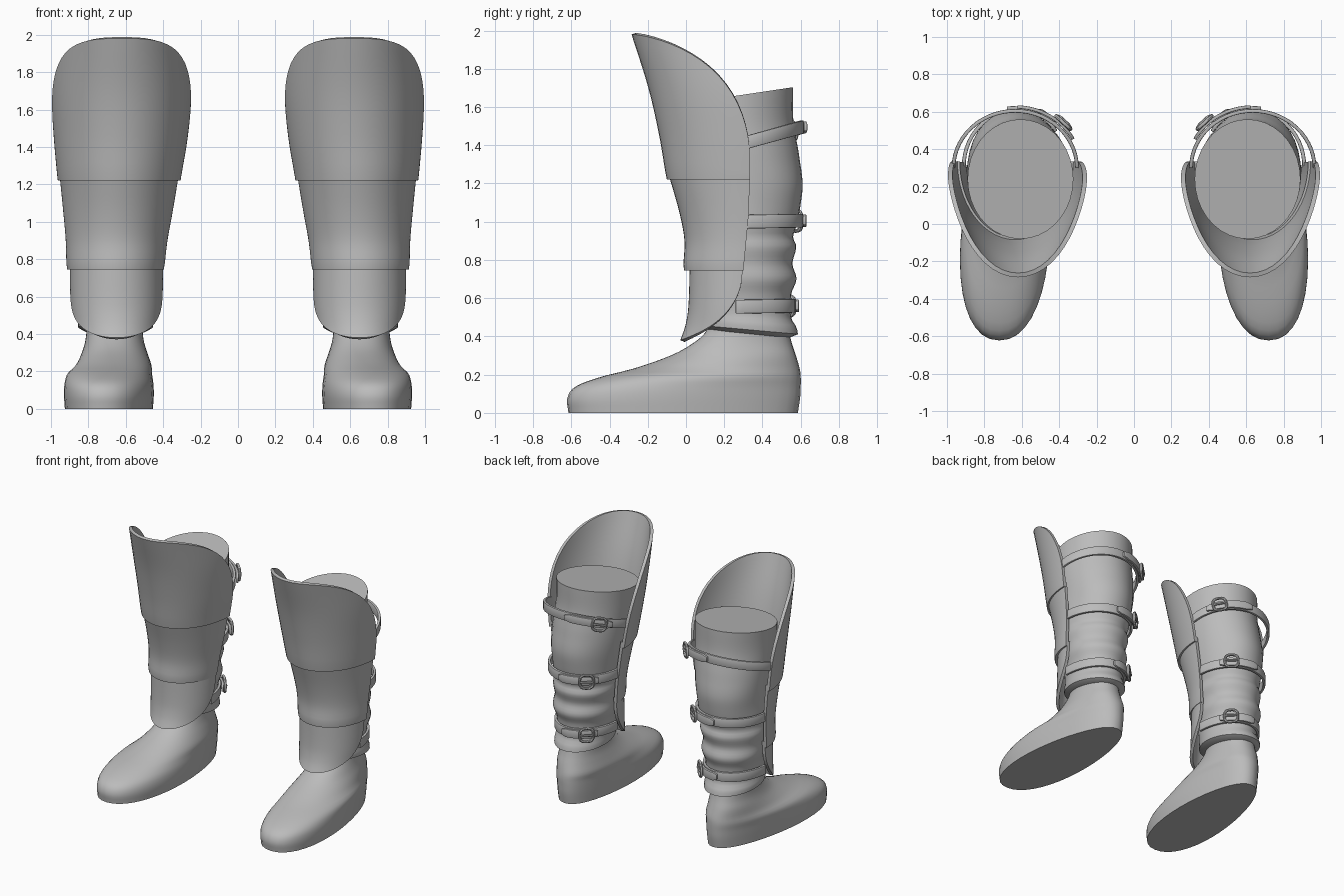
import bpy, bmesh
from math import sin, cos, pi, copysign
from mathutils import Vector

cube = bpy.data.objects.get("Cube")
if cube:
    bpy.data.objects.remove(cube)

grey = bpy.data.materials.new("plain_grey")
grey.use_nodes = True
grey.diffuse_color = (0.5, 0.5, 0.5, 1)
grey.node_tree.nodes["Principled BSDF"].inputs["Base Color"].default_value = (0.5, 0.5, 0.5, 1)
parts = []


def sample(rows, z):
    """Smoothly interpolate rows whose first entry is height."""
    z = min(max(z, rows[0][0]), rows[-1][0])
    i = 0
    while i < len(rows) - 2 and z > rows[i + 1][0]:
        i += 1

    def slope(j, k):
        a, b = rows[max(j - 1, 0)], rows[min(j + 1, len(rows) - 1)]
        return (b[k] - a[k]) / (b[0] - a[0])

    a, b = rows[i], rows[i + 1]
    d = b[0] - a[0]
    t = (z - a[0]) / d
    out = []
    for k in range(1, len(a)):
        h = t * t * (3 - 2 * t)
        out.append(a[k] * (1 - h) + b[k] * h
                   + d * (slope(i, k) * t * (1 - t) ** 2 - slope(i + 1, k) * t * t * (1 - t)))
    return out


def sheet(name, fn, nu, nv, thick=0, bevel=0, caps=False):
    """Grid surface from fn(u, v), mirrored to make the pair."""
    bm = bmesh.new()
    g = [[bm.verts.new(fn(i / nu, j / nv)) for i in range(nu + 1)] for j in range(nv + 1)]
    for j in range(nv):
        for i in range(nu):
            bm.faces.new((g[j][i], g[j][i + 1], g[j + 1][i + 1], g[j + 1][i]))
    if caps:
        bm.faces.new(g[0][nu - 1::-1])
        bm.faces.new(g[nv][:nu])
    bmesh.ops.remove_doubles(bm, verts=bm.verts, dist=1e-5)
    if not thick:
        bmesh.ops.recalc_face_normals(bm, faces=bm.faces)
    me = bpy.data.meshes.new(name)
    bm.to_mesh(me)
    bm.free()
    me.materials.append(grey)
    ob = bpy.data.objects.new(name, me)
    bpy.context.collection.objects.link(ob)
    if thick:
        m = ob.modifiers.new("thickness", "SOLIDIFY")
        m.thickness, m.offset = thick, -1
    if bevel:
        m = ob.modifiers.new("round", "BEVEL")
        m.width, m.segments, m.limit_method = bevel, 2, "ANGLE"
    ob.modifiers.new("pair", "MIRROR").use_mirror_merge = False
    parts.append(ob)


# Shoe: height, front, back, centre, half width, toe skew, toe widening
SHOE = [(0, -.615, .585, .685, .23, .035, .15), (.08, -.62, .597, .685, .235, .035, .15),
        (.14, -.575, .6, .685, .232, .035, .13), (.19, -.44, .6, .682, .222, .03, .1),
        (.23, -.28, .595, .665, .203, .015, .05), (.3, -.08, .575, .66, .175, 0, 0),
        (.36, .03, .555, .66, .157, 0, 0), (.42, .1, .54, .66, .15, 0, 0),
        (.5, .12, .53, .66, .15, 0, 0)]


def shoe(u, v):
    z = .5 * v
    f, b, cx, w, skew, k = sample(SHOE, z)
    c, s = cos(2 * pi * u), sin(2 * pi * u)
    sq = copysign(abs(s) ** .9, s)
    return cx + skew * c + w * sq * (1 + k * c), (f + b) / 2 - (b - f) / 2 * c, z


sheet("shoe", shoe, 40, 28, caps=True)

# Gathered leg: height, centre, half width, front, back
LEG = [(.42, .655, .16, .11, .54), (.43, .655, .195, .07, .583), (.48, .655, .2, .07, .572),
       (.51, .65, .195, .07, .55), (.62, .65, .205, .07, .55), (.7, .65, .225, .06, .578),
       (.78, .65, .22, .06, .557), (.87, .645, .238, .05, .577), (.92, .645, .232, .04, .56),
       (.98, .64, .245, .03, .578), (1.08, .635, .255, 0, .598), (1.2, .63, .265, -.03, .61),
       (1.35, .62, .275, -.06, .59), (1.5, .61, .28, -.075, .562), (1.66, .607, .283, -.08, .56)]


def leg(u, v):
    z = .42 + 1.24 * v
    cx, w, f, b = sample(LEG, z)
    t = 2 * pi * u
    y = (f + b) / 2 + (b - f) / 2 * sin(t)
    tilt = .15 * max(0, (z - 1.3) / .36) - .1 * max(0, (.62 - z) / .2)
    fold = .006 * sin(3 * t + 9 * z) * sin(pi * v)
    return cx + (w + fold) * cos(t), y, z + tilt * (y - .27)


sheet("leg", leg, 36, 62, caps=True)


# Shin plates: section rows hold height, centre, half width, front, back
def plate(name, rows, top, bottom):
    def fn(u, v):
        s = sin(pi / 2 * (2 * u - 1))
        lo, hi = bottom(abs(s)), top(abs(s))
        z = lo + (hi - lo) * v
        cx, w, f, b = sample(rows, z)
        a = s * pi / 2
        return cx + w * sin(a), b - (b - f) * cos(a), z
    sheet(name, fn, 40, 16, thick=.024)


plate("upper_shin_plate",
      [(1.22, .635, .328, -.1, .335), (1.24, .635, .331, -.105, .335), (1.45, .627, .358, -.14, .333),
       (1.7, .622, .378, -.197, .33), (1.98, .62, .375, -.285, .33)],
      lambda s: 1.35 + .63 * max(0, 1 - s ** 3) ** .55, lambda s: 1.22)
plate("middle_shin_plate",
      [(.745, .655, .258, -.01, .3), (.765, .655, .262, -.014, .302), (.9, .649, .272, -.008, .315),
       (1.05, .642, .292, -.035, .328), (1.26, .635, .32, -.095, .333)],
      lambda s: 1.26, lambda s: .745)
plate("lower_shin_plate",
      [(.38, .65, .235, -.03, .28), (.45, .65, .24, -.005, .28), (.55, .65, .246, .012, .28),
       (.79, .65, .25, .02, .3)],
      lambda s: .79, lambda s: .7 - .32 * max(0, 1 - s * s) ** .5)


# Straps with buckles around the back of the leg
def strap(label, cx, cy, a, b, z0, rise, half, at):
    def point(t, out=0, up=0):
        return Vector((cx + (a + out) * cos(t), cy + (b + out) * sin(t), z0 + rise * sin(t) + up))

    sheet(label + "_strap", lambda u, v: point(pi * u, 0, half * (2 * v - 1)), 28, 2, .02, .005)

    # Loose end, rounded at its tip
    def tongue(u, v):
        taper = min(1, max(.35, (1 - abs(2 * u - 1)) * 5)) ** .5
        return point(at - .75 + 1.05 * u, .02, (half - .004) * taper * (2 * v - 1))
    sheet(label + "_strap_end", tongue, 16, 2, .018, .004)

    p = point(at, .026)
    tan = (point(at + .05) - point(at - .05)).normalized()
    up = Vector((0, 0, 1))
    up = (up - tan * up.dot(tan)).normalized()
    out = up.cross(tan) * -1
    if out.y < 0:
        out = -out

    # Rounded buckle frame
    def frame(u, v):
        c, s = cos(2 * pi * u), sin(2 * pi * u)
        tube = 2 * pi * v
        ring = tan * copysign(abs(c) ** .7, c) * .05 + up * copysign(abs(s) ** .7, s) * (half + .016)
        return p + ring * (1 + .2 * cos(tube)) + out * (.011 * sin(tube))
    sheet(label + "_buckle", frame, 24, 8)

    # Buckle pin
    def pin(u, v):
        r = .009 * min(1, 6 * v, 6 * (1 - v))
        return (p + tan * (.11 * v - .055) + out * (.01 + r * sin(2 * pi * u))
                + up * r * cos(2 * pi * u))
    sheet(label + "_buckle_pin", pin, 8, 8)


strap("upper", .635, .3, .34, .315, 1.41, .085, .035, 2.35)
strap("middle", .645, .31, .275, .3, 1.0, .005, .036, 2.2)
strap("lower", .65, .26, .235, .312, .555, .005, .036, 2.2)

# Apply modifiers and smooth, keeping sharp edges
bpy.ops.object.select_all(action="DESELECT")
for ob in parts:
    ob.select_set(True)
bpy.context.view_layer.objects.active = parts[0]
bpy.ops.object.convert(target="MESH")
bpy.ops.object.shade_smooth_by_angle(angle=.75)
